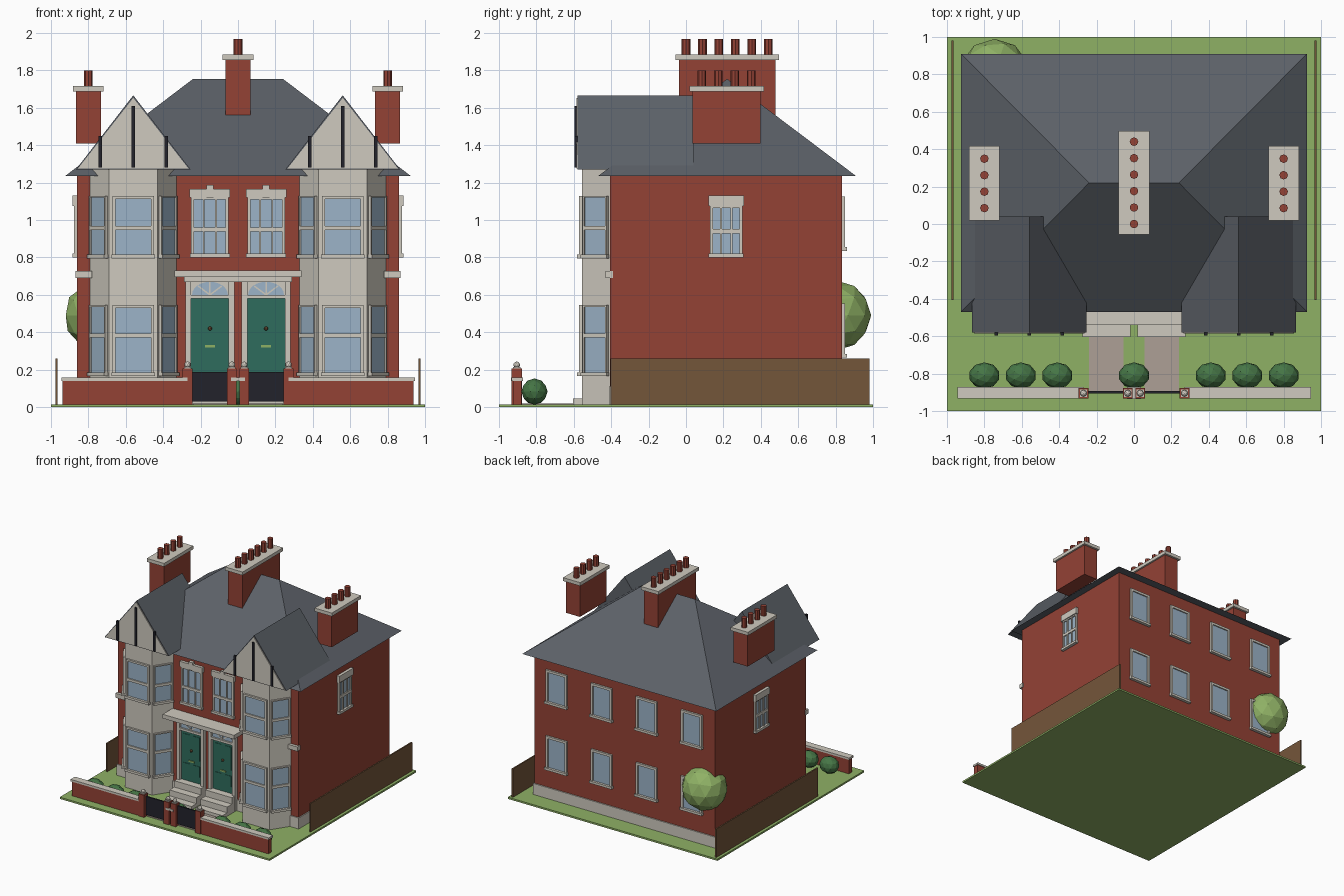
import bpy, bmesh, math
from mathutils import Matrix, Vector

cube = bpy.data.objects.get("Cube")
if cube:
    bpy.data.objects.remove(cube)


def material(name, *rgb):
    lin = [((c / 255 + 0.055) / 1.055) ** 2.4 for c in rgb] + [1]
    m = bpy.data.materials.new(name)
    m.use_nodes = True
    m.diffuse_color = lin
    m.node_tree.nodes["Principled BSDF"].inputs["Base Color"].default_value = lin
    return m


brick = material("brick_red", 148, 66, 53)
stone = material("cream_stone", 207, 202, 191)
slate = material("slate_grey", 92, 97, 104)
glass = material("pale_blue_glass", 156, 180, 200)
green = material("door_green", 47, 108, 93)
iron = material("black_iron", 34, 34, 43)
leaf = material("light_green", 143, 177, 101)
wood = material("fence_brown", 116, 86, 58)
shrub = material("shrub_green", 70, 118, 70)
paving = material("paving", 174, 160, 150)


def finish(name, bm, mat, matrix=None):
    bmesh.ops.recalc_face_normals(bm, faces=bm.faces)
    me = bpy.data.meshes.new(name)
    bm.to_mesh(me)
    bm.free()
    me.materials.append(mat)
    ob = bpy.data.objects.new(name, me)
    if matrix:
        ob.matrix_world = matrix
    bpy.context.collection.objects.link(ob)
    return ob


def boxes(name, spans, mat, matrix=None):
    """One object from boxes, each given as x, y and z ranges."""
    bm = bmesh.new()
    for span in spans:
        lo = Vector([min(r) for r in span])
        hi = Vector([max(r) for r in span])
        bmesh.ops.create_cube(bm, size=1, matrix=Matrix.Translation((lo + hi) / 2)
                              @ Matrix.Diagonal((hi - lo).to_4d()))
    return finish(name, bm, mat, matrix)


def box(name, x, y, z, mat):
    return boxes(name, [(x, y, z)], mat)


def prism(name, pts, lo, hi, mat, upright=False):
    """Extrude a plan upward, or an upright outline along y."""
    bm = bmesh.new()
    put = (lambda p, d: (p[0], d, p[1])) if upright else (lambda p, d: (p[0], p[1], d))
    rings = [[bm.verts.new(put(p, d)) for p in pts] for d in (lo, hi)]
    for r in rings:
        bm.faces.new(r)
    n = len(pts)
    for i in range(n):
        j = (i + 1) % n
        bm.faces.new((rings[0][i], rings[0][j], rings[1][j], rings[1][i]))
    return finish(name, bm, mat)


def ball(name, loc, scale, mat, detail=2):
    bm = bmesh.new()
    bmesh.ops.create_icosphere(bm, subdivisions=detail, radius=1)
    return finish(name, bm, mat, Matrix.Translation(loc) @ Matrix.Diagonal((*scale, 1)))


def window(name, x, y, turn, w, z0, z1, uprights=(), transom=None, head=0.0, sill=0.02, t=0.016):
    """Framed window on a wall; local -y points out of the wall."""
    m = Matrix.Translation((x, y, 0)) @ Matrix.Rotation(turn, 4, 'Z')
    h = w / 2
    d = (-0.016, 0.01)
    bars = [((-h, t - h), d, (z0, z1)), ((h - t, h), d, (z0, z1)),
            ((-h, h), d, (z1 - t, z1)),
            ((-h - 0.006, h + 0.006), (-0.026, 0.01), (z0, z0 + sill))]
    bars += [((u - 0.005, u + 0.005), d, (z0, z1)) for u in uprights]
    if transom:
        bars.append(((-h, h), d, (transom - 0.011, transom + 0.011)))
    if head:
        bars.append(((-h - 0.008, h + 0.008), (-0.024, 0.01), (z1 - 0.005, z1 + head)))
    boxes(name + "_frame", bars, stone, m)
    boxes(name + "_glass", [((-h + 0.005, h - 0.005), (-0.006, 0.002), (z0, z1 - 0.005))], glass, m)


def chimney(name, x, w, y0, y1, z0, z1, pots):
    box(name + "_stack", (x - w, x + w), (y0, y1), (z0, z1), brick)
    box(name + "_cap", (x - w - 0.015, x + w + 0.015), (y0 - 0.018, y1 + 0.018), (z1 - 0.005, z1 + 0.024), stone)
    bm = bmesh.new()
    for i in range(pots):
        y = (y0 + y1) / 2 + (i - (pots - 1) / 2) * 0.088
        bmesh.ops.create_cone(bm, cap_ends=True, segments=8, radius1=0.023, radius2=0.023, depth=0.09,
                              matrix=Matrix.Translation((x, y, z1 + 0.062)))
    finish(name + "_pots", bm, brick)


# Plot and house body
box("lawn", (-1, 1), (-1, 1), (0, 0.015), leaf)
box("house_walls", (-0.86, 0.86), (-0.405, 0.835), (0.01, 1.24), brick)
box("plinth", (-0.868, 0.868), (-0.413, 0.845), (0.01, 0.11), stone)

# Hipped main roof
bm = bmesh.new()
eave = [bm.verts.new((x, y, 1.235)) for x, y in ((-0.925, -0.47), (0.925, -0.47), (0.925, 0.91), (-0.925, 0.91))]
left_peak, right_peak = [bm.verts.new((x, 0.22, 1.755)) for x in (-0.24, 0.24)]
a, b, c, d = eave
for f in (eave, (a, b, right_peak, left_peak), (b, c, right_peak),
          (c, d, left_peak, right_peak), (d, a, left_peak)):
    bm.faces.new(f)
finish("main_roof", bm, slate)

# Chimneys
chimney("middle_chimney", 0, 0.068, -0.038, 0.478, 1.3, 1.86, 6)
for s, side in ((-1, "right"), (1, "left")):
    chimney(side + "_chimney", s * 0.8, 0.067, 0.036, 0.398, 1.41, 1.692, 4)

for s, side in ((-1, "right"), (1, "left")):
    cx = s * 0.56
    # Two-storey bay and its windows
    prism(side + "_bay", [(cx - 0.23, -0.39), (cx - 0.23, -0.405), (cx - 0.13, -0.556),
                          (cx + 0.13, -0.556), (cx + 0.23, -0.405), (cx + 0.23, -0.39)], 0.01, 1.275, stone)
    for floor, z0, z1, mid in (("lower", 0.165, 0.545, 0.382), ("upper", 0.795, 1.13, 0.957)):
        window(f"{side}_{floor}_bay_front", cx, -0.556, 0, 0.22, z0, z1, (), mid)
        for k in (-1, 1):
            window(f"{side}_{floor}_bay_cheek", cx + k * 0.18, -0.48, k * math.radians(56.5),
                   0.155, z0, z1, (), mid, t=0.01)

    # Timbered gable over the bay
    prism(side + "_gable_roof", [(cx - 0.307, 1.27), (cx + 0.307, 1.27), (cx, 1.667)], -0.58, 0.04, slate, True)
    prism(side + "_gable_face", [(cx - 0.295, 1.276), (cx + 0.295, 1.276), (cx, 1.653)], -0.586, -0.579, stone, True)
    boxes(side + "_gable_timbers", [((cx + u - 0.009, cx + u + 0.009), (-0.596, -0.58), (1.28, top))
                                    for u, top in ((-0.176, 1.45), (0, 1.61), (0.176, 1.45))], iron)

    # Stone band, side window and front window
    box(side + "_stone_band", (s * 0.78, s * 0.868), (-0.43, -0.39), (0.69, 0.728), stone)
    window(side + "_side_window", s * 0.86, 0.215, s * math.pi / 2, 0.175, 0.8, 1.08,
           (-0.028, 0.028), 0.94, 0.052)
    dx = s * 0.15
    window(side + "_front_window", dx, -0.405, 0, 0.2, 0.8, 1.125, (-0.033, 0.033), 0.95, 0.042)
    box(side + "_keystone", (dx - 0.018, dx + 0.018), (-0.434, -0.4), (1.12, 1.188), stone)

    # Door with fanlight, pilasters and steps
    box(side + "_door", (dx - 0.1, dx + 0.1), (-0.415, -0.39), (0.15, 0.585), green)
    boxes(side + "_door_panels", [((dx + k * 0.02, dx + k * 0.078), (-0.419, -0.41), z)
                                  for k in (-1, 1) for z in ((0.21, 0.3), (0.35, 0.55))], green)
    boxes(side + "_door_surround", [((dx + k * 0.1, dx + k * 0.13), (-0.44, -0.39), (0.02, 0.67)) for k in (-1, 1)]
          + [((dx - 0.13, dx + 0.13), (-0.44, -0.39), (0.58, 0.6)),
             ((dx - 0.13, dx + 0.13), (-0.42, -0.39), (0.6, 0.675))], stone)
    arc = [math.pi * i / 12 for i in range(13)]
    prism(side + "_fanlight", [(dx + 0.096 * math.cos(t), 0.6 + 0.07 * math.sin(t)) for t in arc],
          -0.426, -0.419, glass, True)
    for t in (math.pi / 4, math.pi / 2, math.pi * 3 / 4):
        ux, uz = 0.004 * math.sin(t), 0.004 * math.cos(t)
        ex, ez = dx + 0.09 * math.cos(t), 0.6 + 0.068 * math.sin(t)
        prism(side + "_fanlight_bar", [(dx - ux, 0.6 + uz), (dx + ux, 0.6 - uz), (ex + ux, ez - uz), (ex - ux, ez + uz)],
              -0.43, -0.42, stone, True)
    ball(side + "_door_knob", (dx, -0.424, 0.42), (0.011, 0.011, 0.011), wood)
    box(side + "_letter_slot", (dx - 0.027, dx + 0.027), (-0.423, -0.41), (0.319, 0.332), leaf)
    boxes(side + "_steps", [((s * 0.02, s * 0.275), (-y, -0.4), (0.01, z))
                            for y, z in ((0.605, 0.045), (0.54, 0.095), (0.475, 0.15))], stone)

    # Path, gate, front wall and fence
    box(side + "_path", (s * 0.055, s * 0.24), (-0.9, -0.6), (0.01, 0.019), paving)
    box(side + "_gate", (s * 0.05, s * 0.25), (-0.906, -0.894), (0.03, 0.188), iron)
    box(side + "_front_wall", (s * 0.27, s * 0.938), (-0.925, -0.88), (0.01, 0.142), brick)
    box(side + "_wall_coping", (s * 0.27, s * 0.945), (-0.932, -0.872), (0.14, 0.157), stone)
    for px in (0.033, 0.27):
        x = s * px
        box(side + "_gate_post", (x - 0.026, x + 0.026), (-0.932, -0.878), (0.01, 0.207), brick)
        box(side + "_post_cap", (x - 0.02, x + 0.02), (-0.924, -0.884), (0.205, 0.214), stone)
        ball(side + "_post_ball", (x, -0.905, 0.226), (0.018, 0.018, 0.018), stone)
    box(side + "_fence", (s * 0.964, s * 0.976), (-0.405, 0.98), (0.01, 0.26), wood)

# Porch canopy across both doors
box("canopy_slab", (-0.34, 0.34), (-0.54, -0.39), (0.695, 0.73), stone)
box("canopy_moulding", (-0.29, 0.29), (-0.49, -0.39), (0.67, 0.697), stone)
box("middle_coping", (-0.037, 0.037), (-0.935, -0.872), (0.14, 0.157), stone)

# Rear windows
for floor, z0 in (("lower", 0.265), ("upper", 0.835)):
    for x in (-0.645, -0.215, 0.215, 0.645):
        window(floor + "_rear_window", x, 0.835, math.pi, 0.2, z0, z0 + 0.29, t=0.02)

# Planting
for x in (-0.8, -0.605, -0.41, 0, 0.41, 0.605, 0.8):
    ball("shrub", (x, -0.81, 0.083), (0.083, 0.07, 0.07), shrub)
ball("rear_tree", (-0.745, 0.81, 0.49), (0.185, 0.18, 0.185), leaf)
